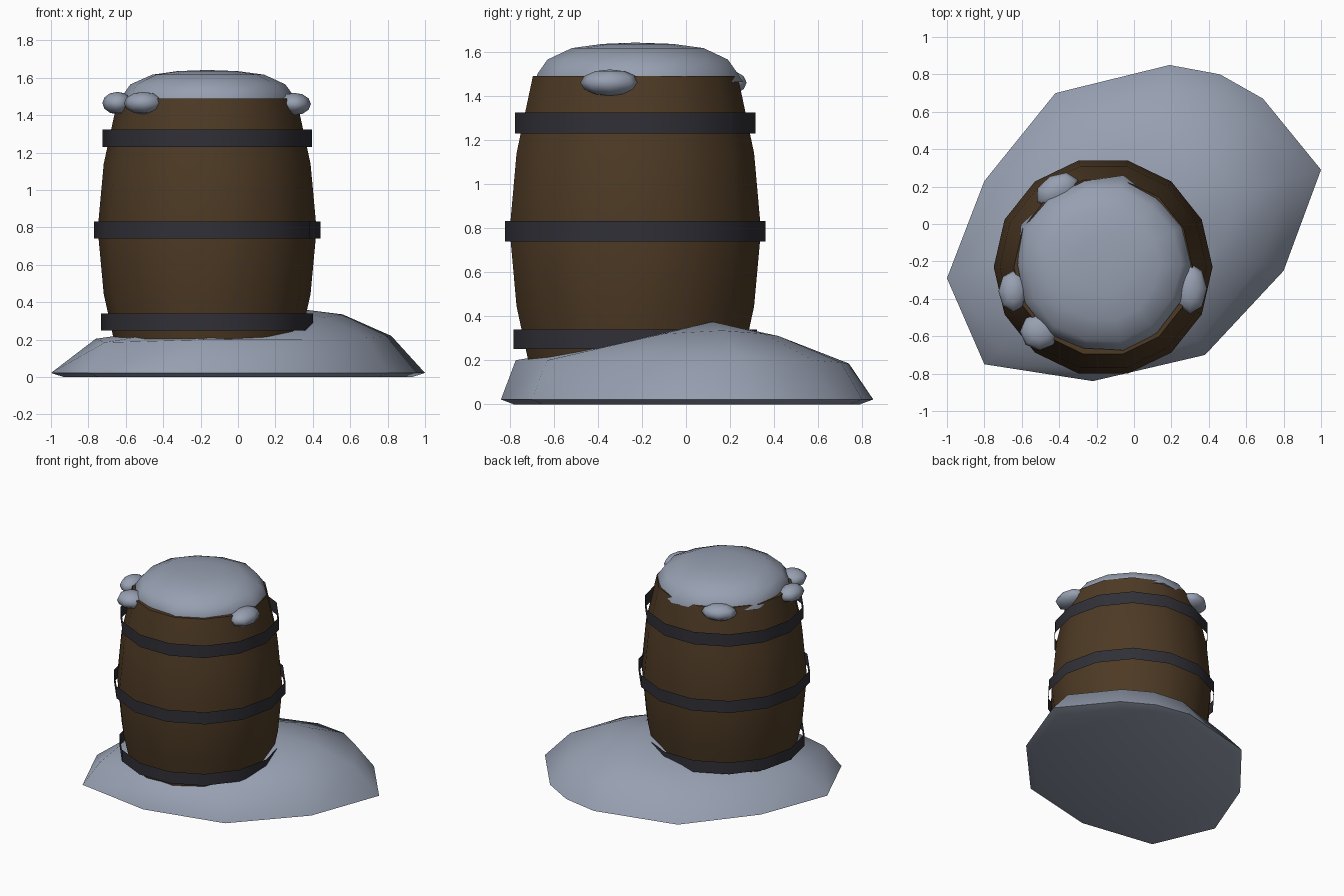
import bpy, bmesh, math
from mathutils import Vector

if "Cube" in bpy.data.objects:
    bpy.data.objects.remove(bpy.data.objects["Cube"])

def material(name, rgb):
    m = bpy.data.materials.new(name)
    m.diffuse_color = (*rgb, 1)
    m.use_nodes = True
    m.node_tree.nodes["Principled BSDF"].inputs["Base Color"].default_value = m.diffuse_color
    return m

SNOW = material("snow", (0.31, 0.35, 0.44))
WOOD = material("brown wood", (0.075, 0.042, 0.018))
IRON = material("dark iron", (0.029, 0.029, 0.038))

def finish(bm, name, mat, angle):
    bmesh.ops.recalc_face_normals(bm, faces=bm.faces)
    me = bpy.data.meshes.new(name)
    bm.to_mesh(me)
    bm.free()
    ob = bpy.data.objects.new(name, me)
    bpy.context.collection.objects.link(ob)
    me.materials.append(mat)
    bpy.ops.object.select_all(action='DESELECT')
    ob.select_set(True)
    bpy.context.view_layer.objects.active = ob
    bpy.ops.object.shade_smooth_by_angle(angle=math.radians(angle))
    return ob

def loft(name, rings, mat, angle, cap_bottom=True, cap_top=True, apex=None):
    bm = bmesh.new()
    loops = [[bm.verts.new(p) for p in ring] for ring in rings]
    n = len(loops[0])
    for a, b in zip(loops, loops[1:]):
        for i in range(n):
            j = (i + 1) % n
            bm.faces.new((a[i], a[j], b[j], b[i]))
    if cap_bottom:
        bm.faces.new(loops[0][::-1])
    if apex:
        tip = bm.verts.new(apex)
        for i in range(n):
            bm.faces.new((loops[-1][i], loops[-1][(i + 1) % n], tip))
    elif cap_top:
        bm.faces.new(loops[-1])
    return finish(bm, name, mat, angle)

CX, CY, SIDES = -0.165, -0.23, 14

def ring(r, z, cx=CX, cy=CY, wobble=0.0, n=SIDES):
    pts = []
    for i in range(n):
        a = math.tau * i / n
        q = r + wobble * math.sin(i * 2.3 + 0.6)
        pts.append((cx + q * math.cos(a), cy + q * math.sin(a), z))
    return pts

# barrel body
loft("barrel_body", [ring(r, z) for r, z in
     ((0.477, 0.10), (0.553, 0.445), (0.585, 0.79), (0.553, 1.14), (0.477, 1.49))],
     WOOD, 40)

# three thin iron hoops, standing slightly off the wood
for name, r, z0, z1 in (("lower_hoop", 0.567, 0.25, 0.34),
                        ("middle_hoop", 0.606, 0.74, 0.833),
                        ("upper_hoop", 0.560, 1.23, 1.325)):
    loft(name, [ring(r, z0), ring(r, z1)], IRON, 40, False, False)

# snow cap on the lid, with an uneven rim
cap = [ring(0.465, 1.462, CX, CY + 0.015, 0.024)]
cap += [ring(r, z, CX, CY + 0.01, w) for r, z, w in
        ((0.462, 1.50, 0.006), (0.415, 1.565, 0.006), (0.30, 1.617, 0.008), (0.16, 1.636, 0.004))]
loft("snow_cap", cap, SNOW, 60, apex=(CX, CY, 1.642))

# snow lumps hanging over the rim: centre, half sizes, turn
lumps = [((0.30, -0.345, 1.46), (0.09, 0.135, 0.06), 0),
         ((-0.645, -0.36, 1.465), (0.08, 0.11, 0.06), 0),
         ((-0.505, -0.575, 1.465), (0.105, 0.10, 0.06), 0),
         ((-0.41, 0.18, 1.46), (0.125, 0.085, 0.058), 0.5)]
for k, (c, s, turn) in enumerate(lumps):
    bm = bmesh.new()
    bmesh.ops.create_uvsphere(bm, u_segments=8, v_segments=6, radius=1)
    for v in bm.verts:
        x, y = v.co.x * s[0], v.co.y * s[1]
        v.co = Vector((c[0] + x * math.cos(turn) - y * math.sin(turn),
                       c[1] + x * math.sin(turn) + y * math.cos(turn),
                       c[2] + v.co.z * s[2]))
    finish(bm, "snow_lump_%d" % (k + 1), SNOW, 60)

# snow drift: outline x, y, then shoulder scale, shoulder height, crown height
drift = [(1.0, 0.29, 0.82, 0.22, 0.335), (0.69, 0.67, 0.86, 0.20, 0.32),
         (0.46, 0.80, 0.88, 0.19, 0.31), (0.19, 0.85, 0.87, 0.185, 0.30),
         (-0.42, 0.70, 0.82, 0.19, 0.28), (-0.80, 0.23, 0.80, 0.20, 0.265),
         (-1.0, -0.29, 0.76, 0.205, 0.25), (-0.80, -0.75, 0.89, 0.185, 0.25),
         (-0.22, -0.84, 0.92, 0.20, 0.25), (0.38, -0.70, 0.90, 0.20, 0.275),
         (0.80, -0.25, 0.85, 0.21, 0.32)]
loft("snow_drift", [
    [(x * 0.93, y * 0.93, 0.0) for x, y, *_ in drift],
    [(x, y, 0.022) for x, y, *_ in drift],
    [(x * s, y * s, z) for x, y, s, z, _ in drift],
    [(x * 0.5 + 0.06, y * 0.5 + 0.02, h) for x, y, _, _, h in drift]],
    SNOW, 60, apex=(0.24, 0.12, 0.375))
